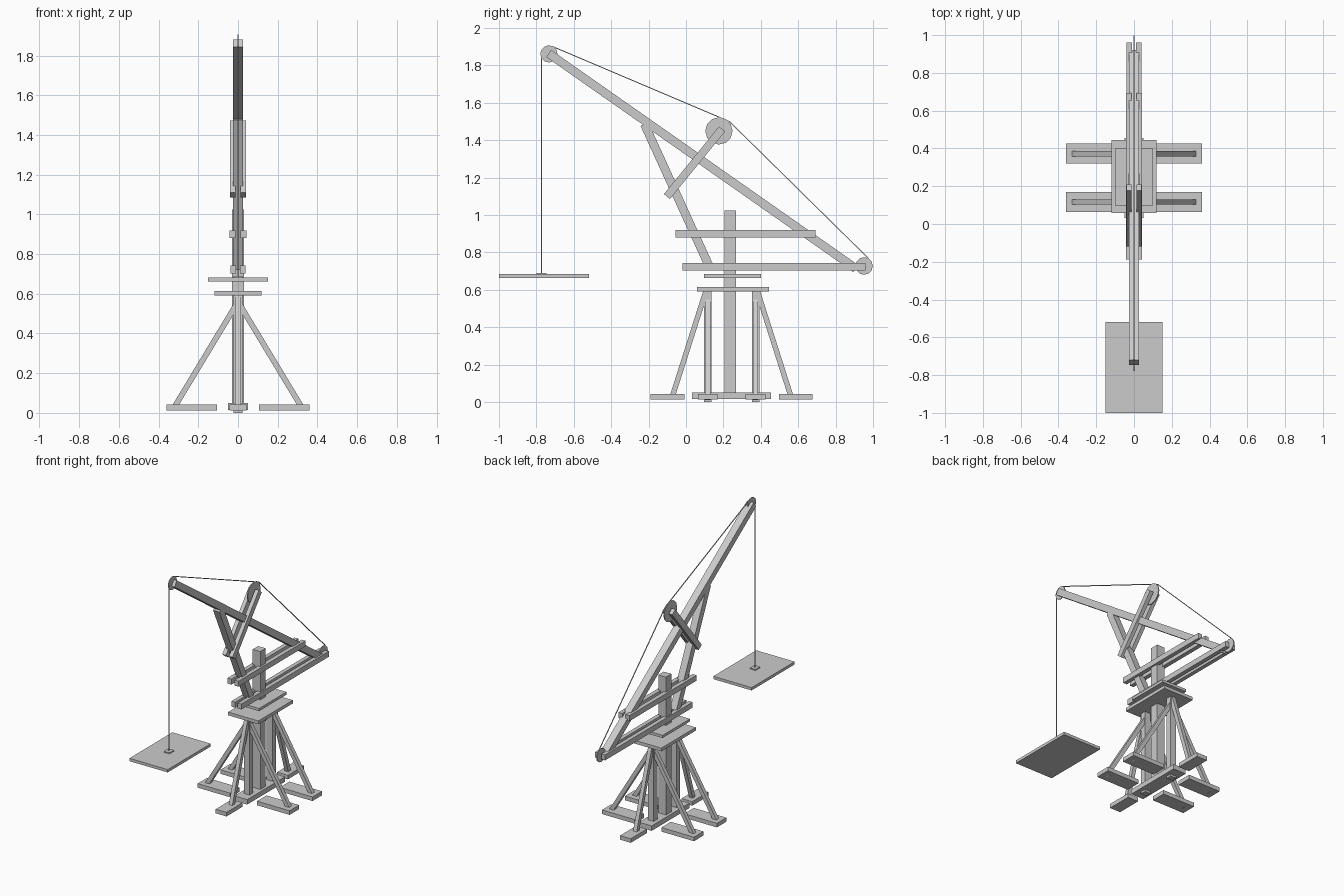
import bpy, bmesh, math
from mathutils import Vector, Matrix

if "Cube" in bpy.data.objects:
    bpy.data.objects.remove(bpy.data.objects["Cube"])

CY = 0.244  # centre of the tower in y


def finish(name, bm):
    bmesh.ops.recalc_face_normals(bm, faces=bm.faces)
    me = bpy.data.meshes.new(name)
    bm.to_mesh(me)
    bm.free()
    ob = bpy.data.objects.new(name, me)
    bpy.context.collection.objects.link(ob)
    return ob


def bar(name, p, q, side, w, h):
    """Square timber from p to q; w is its width along the side axis."""
    p, q, s = Vector(p), Vector(q), Vector(side)
    d = q - p
    n = d.normalized().cross(s)
    m = Matrix((s * w, n * h, d)).transposed().to_4x4()
    m.translation = (p + q) / 2
    bm = bmesh.new()
    bmesh.ops.create_cube(bm, size=1, matrix=m)
    return finish(name, bm)


def box(name, x0, x1, y0, y1, z0, z1):
    xc, yc = (x0 + x1) / 2, (y0 + y1) / 2
    return bar(name, (xc, yc, z0), (xc, yc, z1), (1, 0, 0), x1 - x0, y1 - y0)


def wheel(name, y, z, r):
    bm = bmesh.new()
    m = Matrix.Translation((0, y, z)) @ Matrix.Rotation(math.pi / 2, 4, 'Y')
    bmesh.ops.create_cone(bm, cap_ends=True, segments=12, radius1=r, radius2=r,
                          depth=0.007, matrix=m)
    return finish(name, bm)


X, Y = (1, 0, 0), (0, 1, 0)

# tower: base beam, mast and plates
box("base_beam", -0.05, 0.05, 0.032, 0.455, 0.015, 0.05)
box("mast", -0.03, 0.03, 0.206, 0.267, 0.02, 1.025)
box("tower_plate", -0.118, 0.118, 0.059, 0.444, 0.591, 0.614)
box("turntable_plate", -0.098, 0.098, 0.096, 0.402, 0.664, 0.683)

for end, s in (("front", -1), ("back", 1)):
    y = CY + s * 0.128
    box(end + "_post", -0.022, 0.022, y - 0.02, y + 0.02, 0, 0.595)
    # braces and feet along y
    bar(end + "_brace", (0, CY + s * 0.138, 0.592), (0, CY + s * 0.32, 0.02), X, 0.028, 0.028)
    a, b = sorted((CY + s * 0.253, CY + s * 0.433))
    box(end + "_foot", -0.042, 0.042, a, b, 0.013, 0.042)
    # braces and feet along x
    for side, t in (("left", -1), ("right", 1)):
        bar(f"{end}_{side}_brace", (t * 0.012, y, 0.54), (t * 0.327, y, 0.018), Y, 0.028, 0.028)
        a, b = sorted((t * 0.105, t * 0.36))
        box(f"{end}_{side}_foot", a, b, y - 0.053, y + 0.053, 0.013, 0.042)

# paired timbers of the swinging frame
for side, t in (("left", -1), ("right", 1)):
    a, b = sorted((t * 0.01, t * 0.039))
    box(side + "_lower_beam", a, b, -0.018, 0.96, 0.703, 0.742)
    a, b = sorted((t * 0.013, t * 0.043))
    box(side + "_upper_beam", a, b, -0.056, 0.693, 0.88, 0.919)
    bar(side + "_pulley_arm", (t * 0.026, -0.102, 1.098), (t * 0.026, 0.193, 1.46), X, 0.028, 0.042)

# boom and its strut
bar("boom", (0, -0.734, 1.863), (0, 0.908, 0.713), X, 0.052, 0.046)
bar("boom_strut", (0, -0.222, 1.485), (0, 0.122, 0.73), X, 0.05, 0.046)

# wheels
wheel("tip_wheel", -0.733, 1.861, 0.046)
wheel("arm_wheel", 0.176, 1.449, 0.073)
wheel("tail_wheel", 0.952, 0.727, 0.047)

# rope over the wheels
path = [(-0.772, 0.68), (-0.772, 1.86), (-0.76, 1.893), (-0.717, 1.902), (0.2, 1.513),
        (0.235, 1.497), (0.975, 0.768)]
for i, (p, q) in enumerate(zip(path, path[1:])):
    bar(f"rope_{i + 1}", (0, *p), (0, *q), X, 0.005, 0.005)

# hanging platform
box("hanging_platform", -0.15, 0.15, -1.0, -0.519, 0.663, 0.683)
box("rope_anchor", -0.022, 0.022, -0.798, -0.746, 0.68, 0.69)
